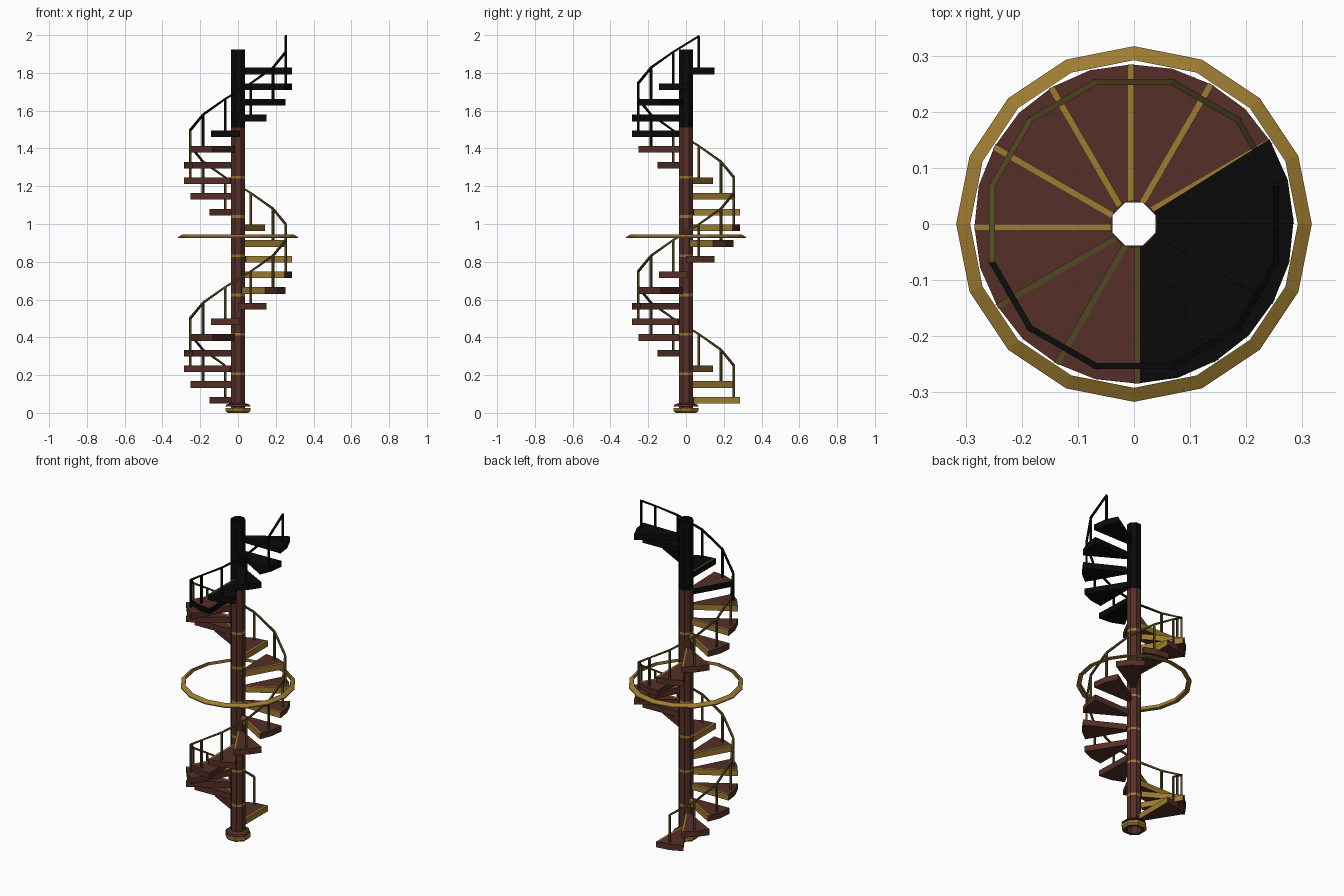
import bpy, bmesh, math
from mathutils import Vector

if "Cube" in bpy.data.objects:
    bpy.data.objects.remove(bpy.data.objects["Cube"])


def material(name, rgb):
    m = bpy.data.materials.new(name)
    m.diffuse_color = (*rgb, 1)
    m.use_nodes = True
    m.node_tree.nodes["Principled BSDF"].inputs["Base Color"].default_value = m.diffuse_color
    return m


BROWN, GOLD, BLACK, OLIVE = range(4)
MATS = [material("brown wood", (0.09, 0.028, 0.02)),
        material("gold metal", (0.34, 0.20, 0.032)),
        material("black", (0.003, 0.003, 0.003)),
        material("dark olive metal", (0.085, 0.062, 0.016))]

STEPS = 22
TURN = math.radians(30)
START = math.radians(90)
DARK_Z = 1.51


def polar(r, a, z):
    return Vector((r * math.cos(a), r * math.sin(a), z))


def step_z(k):
    return 0.067 + 0.083 * k


def finish(name, bm, recalc=True):
    if recalc:
        bmesh.ops.recalc_face_normals(bm, faces=bm.faces)
    me = bpy.data.meshes.new(name)
    bm.to_mesh(me)
    bm.free()
    for m in MATS:
        me.materials.append(m)
    ob = bpy.data.objects.new(name, me)
    bpy.context.collection.objects.link(ob)
    return ob


def lathe(name, profile, sides, turn, colour, closed=False):
    """Spin (radius, z) points; colour is a function of the profile span index."""
    bm = bmesh.new()
    rings = [[bm.verts.new(polar(r, turn + 2 * math.pi * i / sides, z))
              for i in range(sides)] for r, z in profile]
    spans = len(rings) if closed else len(rings) - 1
    for j in range(spans):
        a, b = rings[j], rings[(j + 1) % len(rings)]
        for i in range(sides):
            n = (i + 1) % sides
            f = bm.faces.new((a[i], a[n], b[n], b[i]))
            f.material_index = colour(j)
    return finish(name, bm)


# Hollow octagonal column with narrow inlaid bands and a black upper length
R = 0.0412
levels = [0.0]
for i in range(1, 7):
    levels += [0.208 * i - 0.007, 0.208 * i + 0.007]
levels += [DARK_Z, 1.925]
last = len(levels) - 2
lathe("column", [(R, z) for z in levels], 8, math.pi / 8,
      lambda j: BLACK if j == last else (GOLD if j % 2 else BROWN))

# Octagonal foot: gold band below, brown collar above
lathe("foot_band", [(R, 0), (0.06, 0), (0.071, 0.01), (0.071, 0.027), (R, 0.027)],
      8, math.pi / 8, lambda j: BROWN if j == 0 else GOLD)
lathe("foot_collar", [(R, 0.034), (0.071, 0.034), (0.066, 0.044), (R, 0.052)],
      8, math.pi / 8, lambda j: BROWN)

# Sixteen-sided hoop around the stair
lathe("hoop", [(0.317, 0.926), (0.317, 0.932), (0.292, 0.945), (0.292, 0.926)],
      16, 0, lambda j: GOLD, closed=True)


# Wedge treads with a gold riser and nosing strip
def tread(k):
    a0, zc, h = START + k * TURN, step_z(k), 0.0175
    sweep = math.radians(32)
    angles = [a0 + sweep * t / 2 for t in range(3)]
    outline = [(0.285, a) for a in angles] + [(0.0415, a) for a in reversed(angles)]
    bm = bmesh.new()
    low = [bm.verts.new(polar(r, a, zc - h)) for r, a in outline]
    high = [bm.verts.new(polar(r, a, zc + h)) for r, a in outline]
    bm.faces.new(low[::-1])
    bm.faces.new(high)
    for i in range(len(outline)):
        n = (i + 1) % len(outline)
        bm.faces.new((low[i], low[n], high[n], high[i]))
    across = polar(1, a0 + math.pi / 2, 0)
    width = 0.011
    bmesh.ops.bisect_plane(bm, geom=bm.verts[:] + bm.edges[:] + bm.faces[:],
                           plane_co=across * width, plane_no=across)
    bmesh.ops.recalc_face_normals(bm, faces=bm.faces)
    for f in bm.faces:
        f.normal_update()
        d = f.calc_center_median().dot(across)
        strip = d < width and f.normal.z > 0.5
        riser = f.normal.dot(across) < -0.9
        f.material_index = BLACK if k >= 18 else BROWN
        if strip and k <= 18:
            f.material_index = OLIVE if k >= 16 else GOLD
        elif riser and k < 17:
            f.material_index = GOLD
        elif k == 17 and f.normal.z < 0.5:
            f.material_index = BLACK
    finish(f"tread_{k + 1:02d}", bm)


for k in range(STEPS):
    tread(k)

# Handrail and posts, centred on each tread
RAIL_R, RAIL_UP, HALF = 0.262, 0.184, 0.0055


def square(bm, k, z):
    a = START + (k + 0.5) * TURN
    out, side = polar(1, a, 0), polar(1, a + math.pi / 2, 0)
    c = polar(RAIL_R, a, z)
    return out, side, c


bm = bmesh.new()
rings = []
for k in range(STEPS):
    out, side, c = square(bm, k, step_z(k) + RAIL_UP)
    rings.append([bm.verts.new(c + out * HALF * s + Vector((0, 0, HALF * t)))
                  for s, t in ((-1, -1), (1, -1), (1, 1), (-1, 1))])
for k in range(STEPS - 1):
    a, b = rings[k], rings[k + 1]
    for i in range(4):
        n = (i + 1) % 4
        f = bm.faces.new((a[i], a[n], b[n], b[i]))
        f.material_index = BLACK if k >= 15 else OLIVE
bm.faces.new(rings[0]).material_index = OLIVE
bm.faces.new(rings[-1]).material_index = BLACK
finish("handrail", bm)

bm = bmesh.new()
for k in range(STEPS):
    ends = []
    for z in (step_z(k) + 0.015, step_z(k) + RAIL_UP):
        out, side, c = square(bm, k, z)
        ends.append([bm.verts.new(c + out * HALF * s + side * HALF * t)
                     for s, t in ((-1, -1), (1, -1), (1, 1), (-1, 1))])
    a, b = ends
    faces = [bm.faces.new(a[::-1]), bm.faces.new(b)]
    faces += [bm.faces.new((a[i], a[(i + 1) % 4], b[(i + 1) % 4], b[i])) for i in range(4)]
    for f in faces:
        f.material_index = BLACK if k >= 16 else OLIVE
finish("rail_posts", bm)
